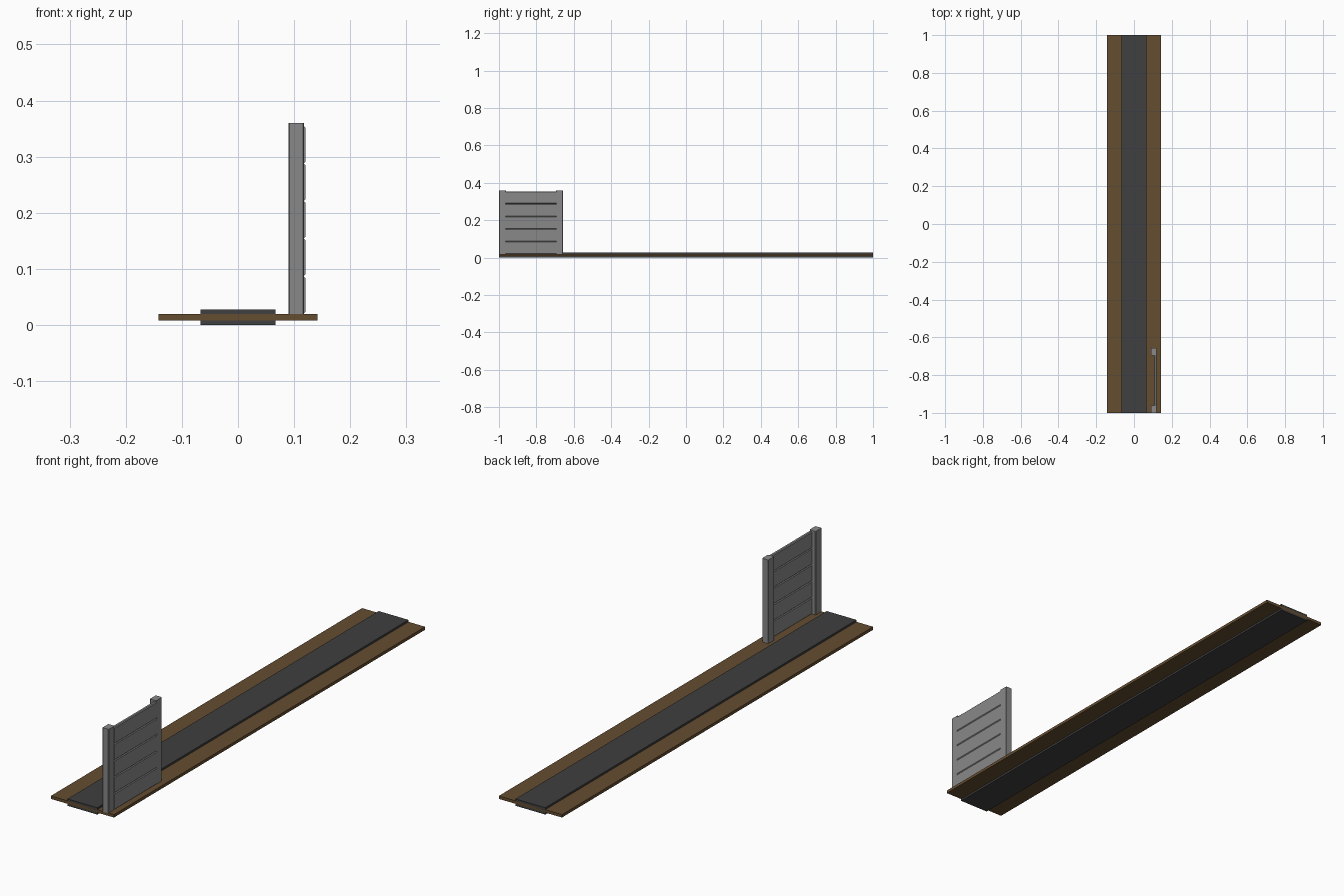
import bpy

if "Cube" in bpy.data.objects:
    bpy.data.objects.remove(bpy.data.objects["Cube"])


def material(name, rgb):
    m = bpy.data.materials.new(name)
    m.diffuse_color = (*rgb, 1)
    m.use_nodes = True
    m.node_tree.nodes["Principled BSDF"].inputs["Base Color"].default_value = m.diffuse_color
    return m


def box(name, x, y, z, mat, bevel=0, axis=None):
    """Box from (min, max) ranges; bevels only edges parallel to the given axis."""
    ranges = (x, y, z)
    bpy.ops.mesh.primitive_cube_add(size=1, location=[(a + b) / 2 for a, b in ranges])
    ob = bpy.context.object
    ob.name = name
    ob.scale = [b - a for a, b in ranges]
    bpy.ops.object.transform_apply(location=False, rotation=False, scale=True)
    ob.data.materials.append(mat)
    if bevel:
        weights = ob.data.attributes.new("bevel_weight_edge", 'FLOAT', 'EDGE')
        for e in ob.data.edges:
            d = ob.data.vertices[e.vertices[0]].co - ob.data.vertices[e.vertices[1]].co
            weights.data[e.index].value = float(abs(d[axis]) > 1e-5)
        mod = ob.modifiers.new("chamfer", 'BEVEL')
        mod.width = bevel
        mod.segments = 1
        mod.limit_method = 'WEIGHT'
    return ob


soil = material("soil", (0.13, 0.075, 0.03))
asphalt = material("asphalt", (0.05, 0.05, 0.05))
concrete = material("concrete", (0.25, 0.25, 0.25))

# Ground strip with the thicker road slab through its middle
box("ground_strip", (-0.142, 0.142), (-1, 1), (0.008, 0.02), soil)
box("road", (-0.067, 0.067), (-1, 1), (0, 0.028), asphalt)

# Fence posts
for name, y0 in (("front_post", -1.0), ("back_post", -0.695)):
    box(name, (0.09, 0.118), (y0, y0 + 0.038), (0.018, 0.36), concrete, 0.002, 2)

# Stacked horizontal fence boards with chamfered long edges
bottom, height = 0.02, 0.067
for i in range(5):
    z = bottom + i * height
    box(f"fence_board_{i + 1}", (0.106, 0.12), (-0.965, -0.692), (z, z + height),
        concrete, 0.003, 1)
